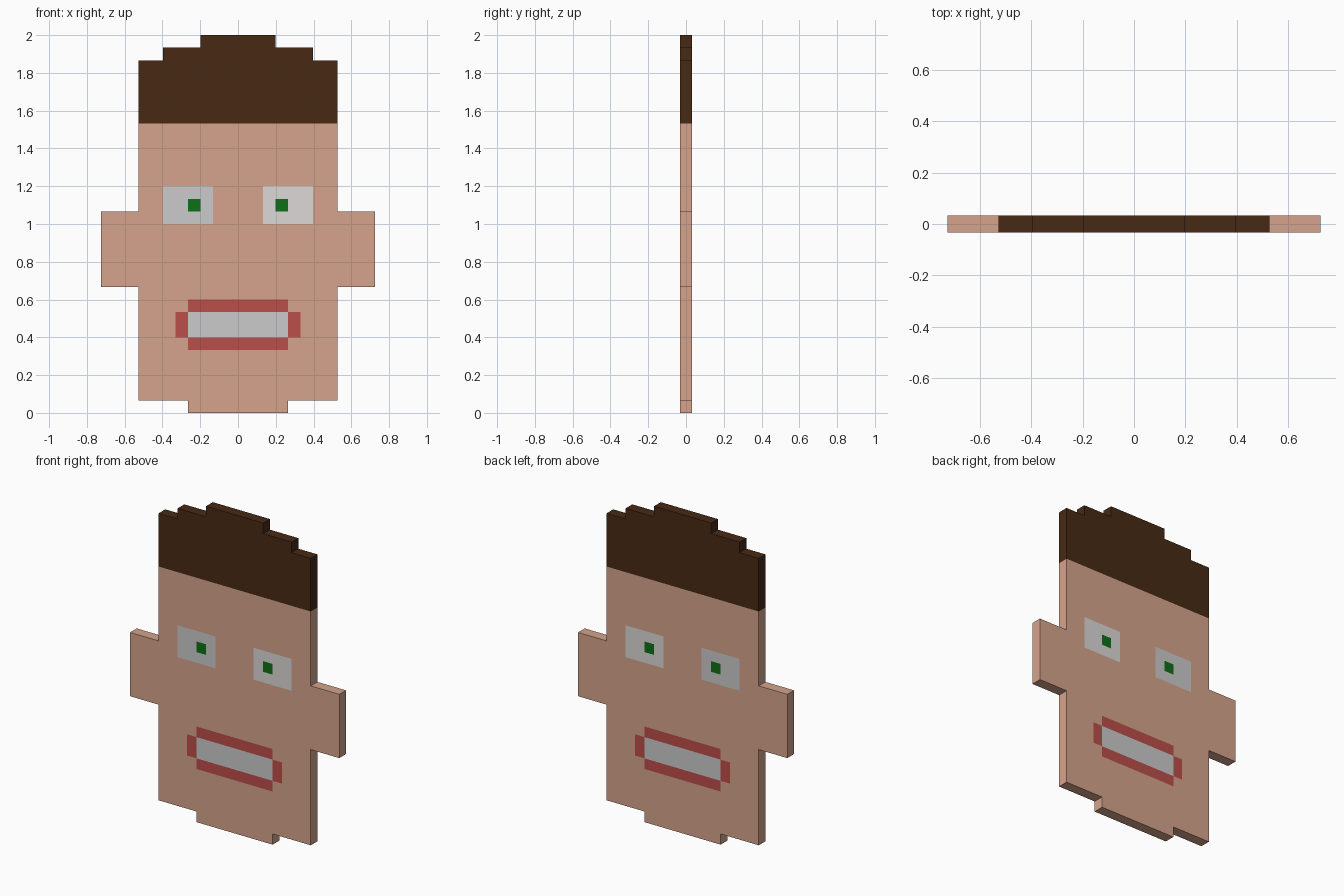
import bpy, bmesh

if "Cube" in bpy.data.objects:
    bpy.data.objects.remove(bpy.data.objects["Cube"])

# Pixel size across and up, and slab thickness
PX, PZ, DEPTH = 0.066, 2 / 30, 0.066


def cells(*rects):
    """Set of pixels covered by rectangles (x0, x1, z0, z1)."""
    return {(x, z) for x0, x1, z0, z1 in rects
            for x in range(x0, x1) for z in range(z0, z1)}


def colour(name, rgb):
    """Material from a display colour, converted to linear."""
    mat = bpy.data.materials.new(name)
    lin = [((c / 255 + 0.055) / 1.055) ** 2.4 for c in rgb]
    mat.diffuse_color = (*lin, 1)
    mat.use_nodes = True
    mat.node_tree.nodes["Principled BSDF"].inputs["Base Color"].default_value = mat.diffuse_color
    return mat


def pixel_part(name, pixels, mat=None):
    """Closed slab made of square pixels, running right through the depth."""
    bm = bmesh.new()
    for x, z in sorted(pixels):
        corners = ((x, z), (x + 1, z), (x + 1, z + 1), (x, z + 1))
        bm.faces.new([bm.verts.new((a * PX, -DEPTH / 2, b * PZ)) for a, b in corners])
    bmesh.ops.remove_doubles(bm, verts=bm.verts[:], dist=0.001)
    ext = bmesh.ops.extrude_face_region(bm, geom=bm.faces[:], use_keep_orig=True)
    moved = [g for g in ext["geom"] if isinstance(g, bmesh.types.BMVert)]
    bmesh.ops.translate(bm, verts=moved, vec=(0, DEPTH, 0))
    bmesh.ops.recalc_face_normals(bm, faces=bm.faces[:])
    mesh = bpy.data.meshes.new(name)
    bm.to_mesh(mesh)
    bm.free()
    if mat:
        mesh.materials.append(mat)
    obj = bpy.data.objects.new(name, mesh)
    bpy.context.collection.objects.link(obj)


skin = colour("skin", (213, 164, 140))
brown = colour("hair_brown", (72, 42, 20))
red = colour("lip_red", (187, 78, 74))
green = colour("iris_green", (14, 112, 22))
white = colour("eye_white", (221, 216, 216))

# Inlaid features
pupil_left, pupil_right = cells((-4, -3, 16, 17)), cells((3, 4, 16, 17))
eye_left = cells((-6, -2, 15, 18)) - pupil_left
eye_right = cells((2, 6, 15, 18)) - pupil_right
teeth = cells((-4, 4, 6, 8))
lips = cells((-4, 4, 5, 9), (-5, 5, 6, 8)) - teeth
features = pupil_left | pupil_right | eye_left | eye_right | teeth | lips

# Head with chin and ears, leaving openings for the features
pixel_part("face", cells((-8, 8, 1, 23), (-4, 4, 0, 1)) - features, skin)
pixel_part("left_ear", cells((-11, -8, 10, 16)), skin)
pixel_part("right_ear", cells((8, 11, 10, 16)), skin)

# Stepped hair
pixel_part("hair", cells((-8, 8, 23, 28), (-6, 6, 28, 29), (-3, 3, 29, 30)), brown)

# Eyes and mouth
pixel_part("left_eye", eye_left)
pixel_part("right_eye", eye_right, white)
pixel_part("left_pupil", pupil_left, green)
pixel_part("right_pupil", pupil_right, green)
pixel_part("lips", lips, red)
pixel_part("teeth", teeth)
